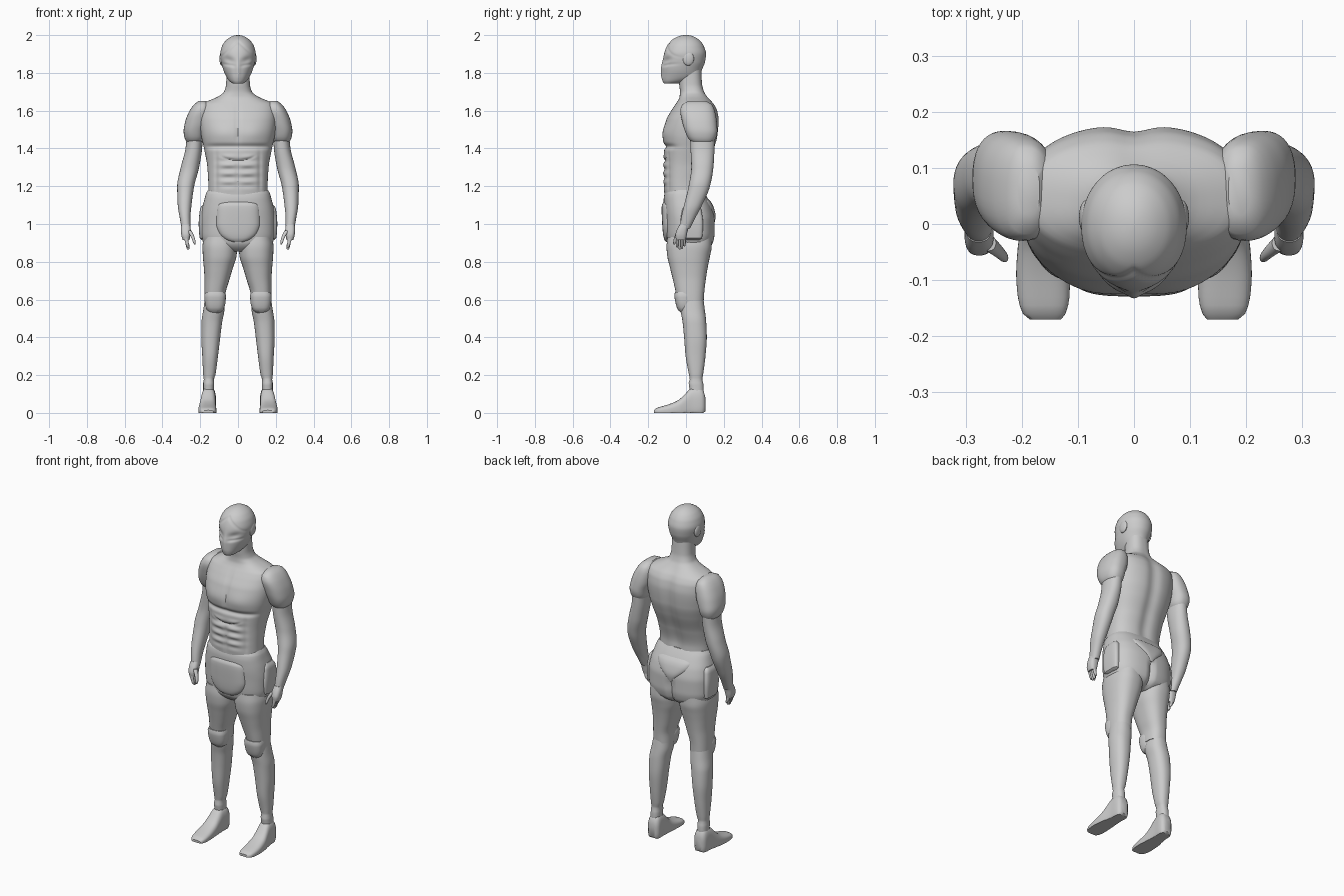
import bpy, bmesh, math
from mathutils import Vector


def g(v, w):
    return math.exp(-(v / w) ** 2)


def band(v, lo, hi, s=0.012):
    return 1 / (1 + math.exp(-(v - lo) / s)) / (1 + math.exp((v - hi) / s))


def slopes(t, v):
    # monotone slopes, so the profile never overshoots its key rings
    d = [(v[i + 1] - v[i]) / (t[i + 1] - t[i]) for i in range(len(t) - 1)]
    mid = [2 * a * b / (a + b) if a * b > 0 else 0 for a, b in zip(d, d[1:])]
    return [d[0]] + mid + [d[-1]]


def resample(rings, step):
    t = [r[0] for r in rings]
    cols = list(zip(*rings))[1:]
    ms = [slopes(t, c) for c in cols]
    out = []
    for i in range(len(t) - 1):
        h = t[i + 1] - t[i]
        n = max(1, round(h / step))
        for k in range(n + (i == len(t) - 2)):
            u = k / n
            a, b = (1 + 2 * u) * (1 - u) ** 2, u * (1 - u) ** 2
            c, e = u * u * (3 - 2 * u), u * u * (u - 1)
            out.append((t[i] + u * h, *[a * v[i] + b * h * m[i] + c * v[i + 1] + e * h * m[i + 1]
                                        for v, m in zip(cols, ms)]))
    return out


def finish(bm, name, mirror):
    bmesh.ops.recalc_face_normals(bm, faces=bm.faces)
    me = bpy.data.meshes.new(name)
    bm.to_mesh(me)
    bm.free()
    ob = bpy.data.objects.new(name, me)
    bpy.context.collection.objects.link(ob)
    bpy.context.view_layer.objects.active = ob
    ob.select_set(True)
    bpy.ops.object.shade_smooth_by_angle(angle=math.radians(40))
    ob.select_set(False)
    if mirror:
        ob.modifiers.new("Mirror", 'MIRROR').use_mirror_merge = False
    return ob


def loft(name, rings, n=2.2, axis='z', mirror=False, seg=40, step=0.012, detail=None):
    """rings: (position, x min, x max, other min, other max)"""
    bm = bmesh.new()
    loops = []
    for t, x0, x1, b0, b1 in resample(sorted(rings), step):
        loop = []
        for k in range(seg):
            a = 2 * math.pi * k / seg
            c, s = math.cos(a), math.sin(a)
            x = (x0 + x1) / 2 + (x1 - x0) / 2 * math.copysign(abs(c) ** (2 / n), c)
            b = (b0 + b1) / 2 + (b1 - b0) / 2 * math.copysign(abs(s) ** (2 / n), s)
            p = Vector((x, b, t) if axis == 'z' else (x, t, b))
            if detail:
                p += Vector(detail(p.x, p.y, p.z))
            loop.append(bm.verts.new(p))
        loops.append(loop)
    for lo, hi in zip(loops, loops[1:]):
        for k in range(seg):
            bm.faces.new((lo[k], lo[(k + 1) % seg], hi[(k + 1) % seg], hi[k]))
    bm.faces.new(loops[0])
    bm.faces.new(loops[-1])
    return finish(bm, name, mirror)


def blob(name, centre, radii, mirror=False):
    bm = bmesh.new()
    bmesh.ops.create_uvsphere(bm, u_segments=32, v_segments=20, radius=1)
    for v in bm.verts:
        v.co = Vector(a * b + c for a, b, c in zip(v.co, radii, centre))
    return finish(bm, name, mirror)


# Torso and neck with chest, abdomen and spine relief
def torso_detail(x, y, z):
    ax = abs(x)
    if y > 0.03:
        return 0, -0.012 * g(x, 0.035) * band(z, 1.15, 1.66, 0.03), 0
    d = 0.006 * g(x, 0.007) * band(z, 1.43, 1.62)
    d -= 0.006 * g(ax - 0.08, 0.06) * g(z - 1.48, 0.05)
    d += 0.012 * g(z - 1.41, 0.013) * band(ax, -1, 0.16)
    d += 0.005 * math.cos(2 * math.pi * (z - 1.2) / 0.045) * g(ax - 0.05, 0.045) * band(z, 1.2, 1.36)
    d += 0.005 * g(x, 0.009) * band(z, 1.18, 1.33)
    d += 0.005 * g(ax - 0.115, 0.01) * band(z, 1.18, 1.38)
    d += 0.006 * g(z - 1.335 - 3 * x * x, 0.006) * band(ax, -1, 0.085, 0.005)
    return 0, d, 0


loft("torso", [(z, -w, w, f, b) for z, w, f, b in [
    (1.10, .160, -.110, .095), (1.20, .157, -.117, .092), (1.30, .162, -.118, .115),
    (1.40, .180, -.117, .152), (1.47, .195, -.122, .170), (1.55, .203, -.105, .176),
    (1.60, .202, -.078, .168), (1.635, .190, -.055, .150), (1.655, .150, -.042, .132),
    (1.675, .105, -.034, .115), (1.70, .074, -.032, .098), (1.74, .063, -.036, .086),
    (1.82, .060, -.040, .080)]], n=2.4, seg=120, step=0.006, detail=torso_detail)


# Head with masked face
def head_detail(x, y, z):
    ax = abs(x)
    if y > -0.02:
        return 0, 0, 0
    d = 0.010 * g(ax - 0.045, 0.028) * g(z - 1.865 - 0.25 * (ax - 0.04), 0.018)
    d -= 0.007 * g(x, 0.012) * band(z, 1.77, 1.86)
    d += 0.006 * g(z - 1.835 - 0.15 * ax, 0.007) * band(ax, 0.02, 0.09, 0.005)
    d += 0.004 * g(z - 1.965 + 0.9 * ax, 0.007)
    return 0, d, 0


loft("head", [(z, -w, w, f, b) for z, w, f, b in [
    (1.745, .030, -.116, -.030), (1.755, .044, -.122, .015), (1.78, .062, -.126, .070),
    (1.82, .079, -.126, .086), (1.86, .089, -.122, .101), (1.90, .094, -.116, .106),
    (1.94, .085, -.102, .095), (1.97, .066, -.080, .075), (1.988, .043, -.053, .050),
    (1.997, .022, -.028, .027), (2.0, .006, -.008, .008)]],
    n=2.05, seg=96, step=0.005, detail=head_detail)
blob("ear_disc", (.086, .012, 1.875), (.012, .030, .036), True)

# Arms
loft("shoulder_cap", [
    (1.43, .195, .268, .035, .142), (1.45, .180, .281, .014, .156), (1.49, .170, .288, -.005, .166),
    (1.54, .150, .280, -.020, .163), (1.60, .140, .256, -.030, .152), (1.635, .150, .230, -.018, .135),
    (1.652, .168, .208, .015, .105)], n=2.4, mirror=True)
loft("arm", [
    (.975, .252, .298, -.034, .020), (1.03, .252, .308, -.026, .048), (1.10, .246, .319, -.010, .085),
    (1.20, .232, .322, .014, .127), (1.30, .206, .303, .028, .145), (1.40, .190, .278, .024, .151),
    (1.50, .185, .268, .020, .155)], mirror=True)

# Hands: palm, four fingers and a thumb
loft("palm", [
    (.915, .258, .292, -.052, -.002), (.94, .252, .300, -.056, .004), (.97, .250, .302, -.048, .010),
    (1.0, .254, .300, -.032, .025)], n=2.6, mirror=True)
for i, tip in enumerate((.875, .865, .868, .882)):
    y = -.047 + .013 * i
    loft(f"finger_{i + 1}", [
        (tip, .260, .268, y - .003, y + .003), (tip + .006, .257, .272, y - .006, y + .006),
        (.90, .261, .279, y - .007, y + .007), (.935, .265, .289, y - .007, y + .007)],
        seg=14, mirror=True)
loft("thumb", [
    (.892, .226, .232, -.066, -.059), (.90, .224, .237, -.068, -.053), (.93, .230, .248, -.062, -.041),
    (.965, .246, .272, -.048, -.020)], seg=16, mirror=True)


# Pelvis with a rear cleft, and its overlay plates
def hip_detail(x, y, z):
    return 0, (-0.018 * g(x, 0.014) * band(z, .8, 1.0) if y > 0.03 else 0), 0


loft("pelvis", [(z, -w, w, f, b) for z, w, f, b in [
    (.855, .060, -.060, .090), (.875, .135, -.085, .125), (.90, .184, -.100, .143),
    (.95, .196, -.108, .152), (1.02, .197, -.112, .152), (1.08, .190, -.117, .140),
    (1.13, .178, -.118, .118), (1.165, .168, -.112, .098), (1.18, .158, -.10, .088)]],
    n=2.6, seg=96, step=0.01, detail=hip_detail)
loft("front_plate", [(z, -w, w, f, .0) for z, w, f in [
    (.905, .040, -.105), (.915, .068, -.114), (.95, .105, -.122), (1.0, .120, -.126),
    (1.08, .118, -.129), (1.105, .112, -.127), (1.118, .098, -.116)]], n=3.2, seg=64)
loft("rear_plate", [(z, -w, w, .04, b) for z, w, b in [
    (1.0, .012, .150), (1.04, .060, .157), (1.09, .105, .146), (1.12, .112, .130),
    (1.135, .100, .114)]], n=3, seg=64)
loft("hip_plate", [
    (.915, .165, .190, .000, .070), (.925, .160, .203, -.020, .085), (1.0, .160, .208, -.030, .090),
    (1.08, .150, .201, -.020, .080), (1.10, .150, .188, -.005, .065)], n=3.5, mirror=True)

# Legs
loft("thigh", [
    (.58, .068, .176, -.040, .093), (.63, .066, .177, -.052, .096), (.70, .047, .177, -.068, .104),
    (.77, .026, .181, -.085, .115), (.83, .008, .186, -.099, .127), (.88, .004, .188, -.103, .136),
    (.93, .012, .180, -.098, .135)], n=2.4, mirror=True, seg=48)
loft("knee_cap", [
    (.53, .095, .150, -.026, .020), (.545, .078, .165, -.043, .030), (.585, .066, .176, -.056, .040),
    (.625, .064, .178, -.062, .040), (.64, .070, .172, -.058, .030)], n=2.6, mirror=True)
loft("shin", [
    (.06, .130, .185, .025, .092), (.13, .127, .184, .018, .093), (.16, .126, .184, .014, .091),
    (.175, .128, .181, .020, .086), (.20, .120, .184, .016, .090), (.30, .106, .189, -.002, .103),
    (.40, .094, .194, -.010, .110), (.48, .084, .193, -.018, .107), (.55, .072, .183, -.030, .099),
    (.62, .072, .172, -.035, .090)], n=2.3, mirror=True, seg=48)


# Feet, lofted from toe to heel, with a flat sole
def sole(x, y, z):
    return 0, 0, max(0, .0 - z)


loft("foot", [
    (-.170, .130, .186, -.004, .014), (-.160, .122, .198, -.010, .024), (-.13, .115, .207, -.016, .034),
    (-.09, .114, .210, -.020, .046), (-.04, .116, .207, -.025, .068), (0, .118, .200, -.030, .105),
    (.03, .118, .195, -.030, .132), (.07, .116, .193, -.028, .136), (.092, .120, .188, -.015, .120),
    (.102, .132, .176, .008, .085)], n=2.8, axis='y', mirror=True, seg=48, detail=sole)
